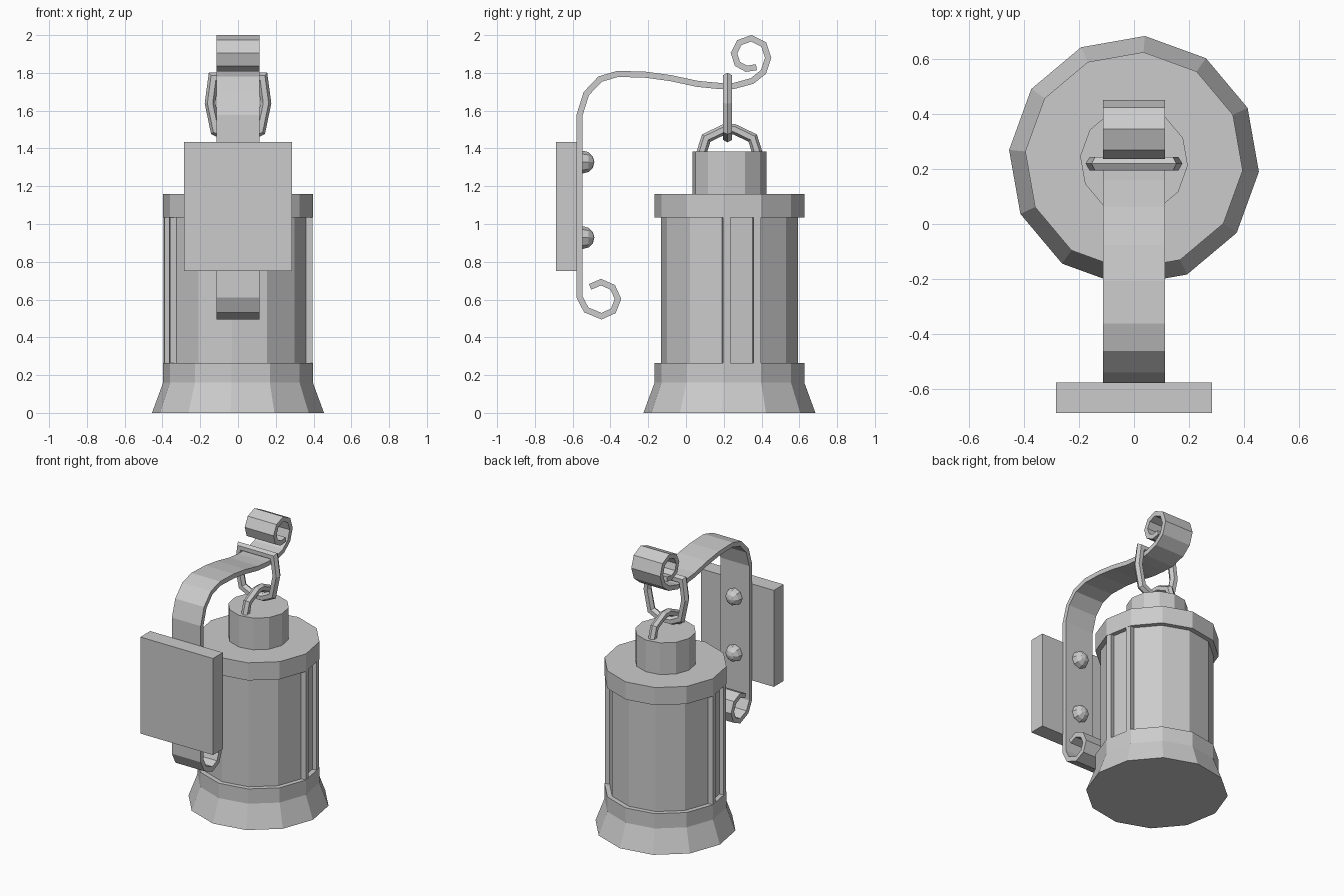
import bpy, bmesh, math
from mathutils import Vector, Matrix

if "Cube" in bpy.data.objects:
    bpy.data.objects.remove(bpy.data.objects["Cube"])

CY = 0.23                      # lantern axis
PHASE = math.radians(-5)       # rotation of the twelve-sided lantern


def finish(name, bm):
    bmesh.ops.recalc_face_normals(bm, faces=bm.faces)
    me = bpy.data.meshes.new(name)
    bm.to_mesh(me)
    bm.free()
    ob = bpy.data.objects.new(name, me)
    bpy.context.collection.objects.link(ob)
    return ob


def lathe(name, profile, n=12):
    bm = bmesh.new()
    rings = [[bm.verts.new((r * math.cos(PHASE + math.tau * i / n),
                            CY + r * math.sin(PHASE + math.tau * i / n), z))
              for i in range(n)] for r, z in profile]
    for a, b in zip(rings, rings[1:]):
        for i in range(n):
            j = (i + 1) % n
            bm.faces.new((a[i], a[j], b[j], b[i]))
    bm.faces.new(rings[0])
    bm.faces.new(rings[-1])
    return finish(name, bm)


def box(name, lo, hi, matrix=Matrix()):
    lo, hi = Vector(lo), Vector(hi)
    bm = bmesh.new()
    bmesh.ops.create_cube(bm, size=1)
    for v in bm.verts:
        v.co = matrix @ Vector([(lo[k] + hi[k]) / 2 + v.co[k] * (hi[k] - lo[k])
                                for k in range(3)])
    return finish(name, bm)


def ribbon(name, path, thick, half_width):
    pts = [Vector(p) for p in path]
    bm = bmesh.new()
    rows = []
    for i, p in enumerate(pts):
        a = (p - pts[i - 1]).normalized() if i else (pts[1] - p).normalized()
        b = (pts[i + 1] - p).normalized() if i < len(pts) - 1 else a
        t = (a + b).normalized()
        off = Vector((-t.y, t.x)) * (thick / 2 / max(t.dot(a), 0.5))
        q, r = p + off, p - off
        rows.append([bm.verts.new(c) for c in (
            (-half_width, q.x, q.y), (half_width, q.x, q.y),
            (half_width, r.x, r.y), (-half_width, r.x, r.y))])
    for a, b in zip(rows, rows[1:]):
        for k in range(4):
            m = (k + 1) % 4
            bm.faces.new((a[k], a[m], b[m], b[k]))
    bm.faces.new(rows[0])
    bm.faces.new(rows[-1])
    return finish(name, bm)


def tube(name, pts, radius, closed, normal, n=6):
    pts = [Vector(p) for p in pts]
    normal = Vector(normal)
    bm = bmesh.new()
    rings = []
    c = len(pts)
    for i, p in enumerate(pts):
        prev = pts[i - 1] if closed or i else p * 2 - pts[1]
        nxt = pts[(i + 1) % c] if closed or i < c - 1 else p * 2 - pts[i - 1]
        a, b = (p - prev).normalized(), (nxt - p).normalized()
        t = (a + b).normalized()
        side = t.cross(normal).normalized() / t.dot(a)
        rings.append([bm.verts.new(p + radius * (
            side * math.cos(math.tau * k / n) + normal * math.sin(math.tau * k / n)))
            for k in range(n)])
    for i in range(c if closed else c - 1):
        a, b = rings[i], rings[(i + 1) % c]
        for k in range(n):
            m = (k + 1) % n
            bm.faces.new((a[k], a[m], b[m], b[k]))
    if not closed:
        bm.faces.new(rings[0])
        bm.faces.new(rings[-1])
    return finish(name, bm)


# Lantern: flared base, body, lid and neck
lathe("lantern_base", [(0.457, 0), (0.398, 0.16), (0.398, 0.265)])
lathe("lantern_body", [(0.365, 0.26), (0.365, 1.04)])
lathe("lantern_lid", [(0.398, 1.035), (0.398, 1.16)])
lathe("lantern_neck", [(0.197, 1.155), (0.197, 1.385)])

# Upright window bars on the two side faces
for side, ang in (("right", 10), ("left", 190)):
    m = Matrix.Translation((0, CY, 0)) @ Matrix.Rotation(math.radians(ang), 4, 'Z')
    for k, (t0, t1) in enumerate(((-0.101, -0.063), (0.063, 0.101))):
        box(f"window_bar_{side}_{k + 1}", (0.32, t0, 0.263), (0.383, t1, 1.037), m)

# Handle loop on the neck and the link hanging over the strap
tube("handle_loop", [(0, 0.08, 1.37), (0, 0.107, 1.455), (0, 0.205, 1.502),
                     (0, 0.255, 1.502), (0, 0.353, 1.455), (0, 0.38, 1.37)],
     0.027, False, (1, 0, 0))
half = [(0.13, 1.773), (0.148, 1.64), (0.118, 1.495), (0.045, 1.46)]
link = half + [(-x, z) for x, z in reversed(half)]
tube("hanging_link", [(x, 0.22, z) for x, z in link], 0.028, True, (0, 1, 0))

# Scrolled bracket strap, wall plate and rivets
ribbon("bracket_strap", [
    (-0.508, 0.667), (-0.45, 0.692), (-0.388, 0.665), (-0.36, 0.603),
    (-0.385, 0.54), (-0.447, 0.512), (-0.528, 0.545), (-0.564, 0.615),
    (-0.564, 1.575), (-0.528, 1.69), (-0.455, 1.767), (-0.36, 1.795),
    (-0.21, 1.79), (-0.08, 1.772), (0.06, 1.742), (0.16, 1.732),
    (0.25, 1.73), (0.35, 1.757), (0.41, 1.805), (0.435, 1.88),
    (0.412, 1.95), (0.345, 1.983), (0.282, 1.96), (0.254, 1.905),
    (0.272, 1.848), (0.32, 1.822), (0.373, 1.83)], 0.032, 0.113)
box("wall_plate", (-0.285, -0.688, 0.75), (0.285, -0.578, 1.435))
for k, z in enumerate((0.928, 1.328)):
    bm = bmesh.new()
    bmesh.ops.create_uvsphere(
        bm, u_segments=8, v_segments=6, radius=0.06,
        matrix=Matrix.Translation((0, -0.545, z)) @ Matrix.Rotation(math.pi / 2, 4, 'X'))
    finish(f"rivet_{k + 1}", bm)
